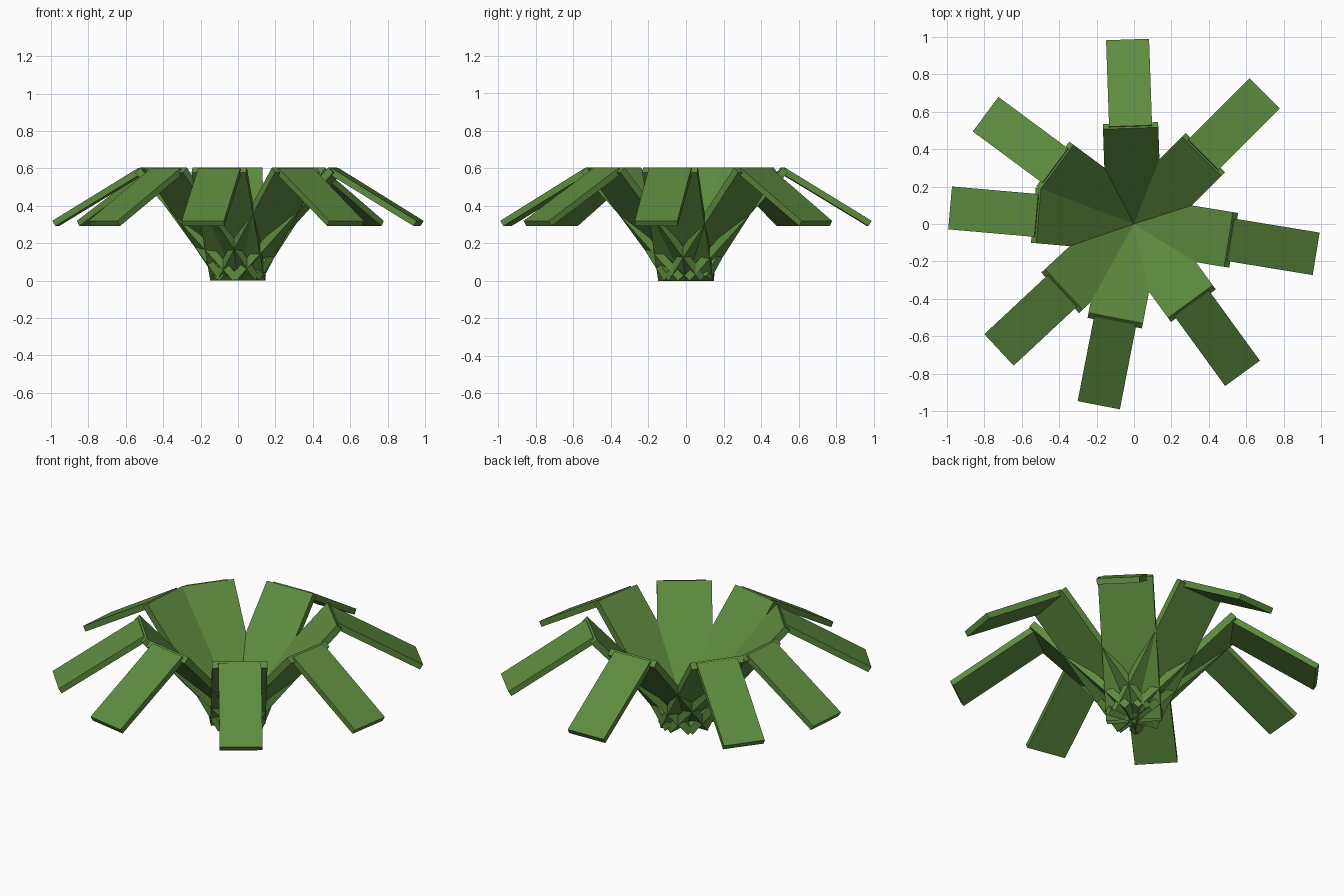
import bpy, bmesh
from math import radians, cos, sin

if "Cube" in bpy.data.objects:
    bpy.data.objects.remove(bpy.data.objects["Cube"])

green = bpy.data.materials.new("leaf_green")
green.diffuse_color = (0.11, 0.26, 0.05, 1)
green.use_nodes = True
green.node_tree.nodes["Principled BSDF"].inputs["Base Color"].default_value = green.diffuse_color

# Unevenly spaced leaf directions, in degrees around z
ANGLES = [92, 45, -9.3, -54, -101, 223, 175, 143.5]


def slab(name, profile, width, angle):
    """Extrude a (radius, z) profile sideways and turn it about z."""
    a = radians(angle)
    bm = bmesh.new()
    verts = [bm.verts.new((r * cos(a) + width / 2 * sin(a),
                           r * sin(a) - width / 2 * cos(a), z))
             for r, z in profile]
    face = bm.faces.new(verts)
    out = bmesh.ops.extrude_face_region(bm, geom=[face])
    moved = [g for g in out["geom"] if isinstance(g, bmesh.types.BMVert)]
    bmesh.ops.translate(bm, verts=moved,
                        vec=(-width * sin(a), width * cos(a), 0))
    bmesh.ops.recalc_face_normals(bm, faces=bm.faces[:])
    mesh = bpy.data.meshes.new(name)
    bm.to_mesh(mesh)
    bm.free()
    mesh.materials.append(green)
    obj = bpy.data.objects.new(name, mesh)
    bpy.context.collection.objects.link(obj)


# Rising inner section and drooping outer section of each leaf
INNER = [(0.015, 0.0), (0.54, 0.578), (0.512, 0.605), (-0.015, 0.027)]
OUTER = [(0.508, 0.572), (0.97, 0.292), (0.987, 0.32), (0.525, 0.603)]

for i, angle in enumerate(ANGLES, 1):
    slab(f"inner_leaf_{i}", INNER, 0.296, angle)
    slab(f"outer_leaf_{i}", OUTER, 0.23, angle)
